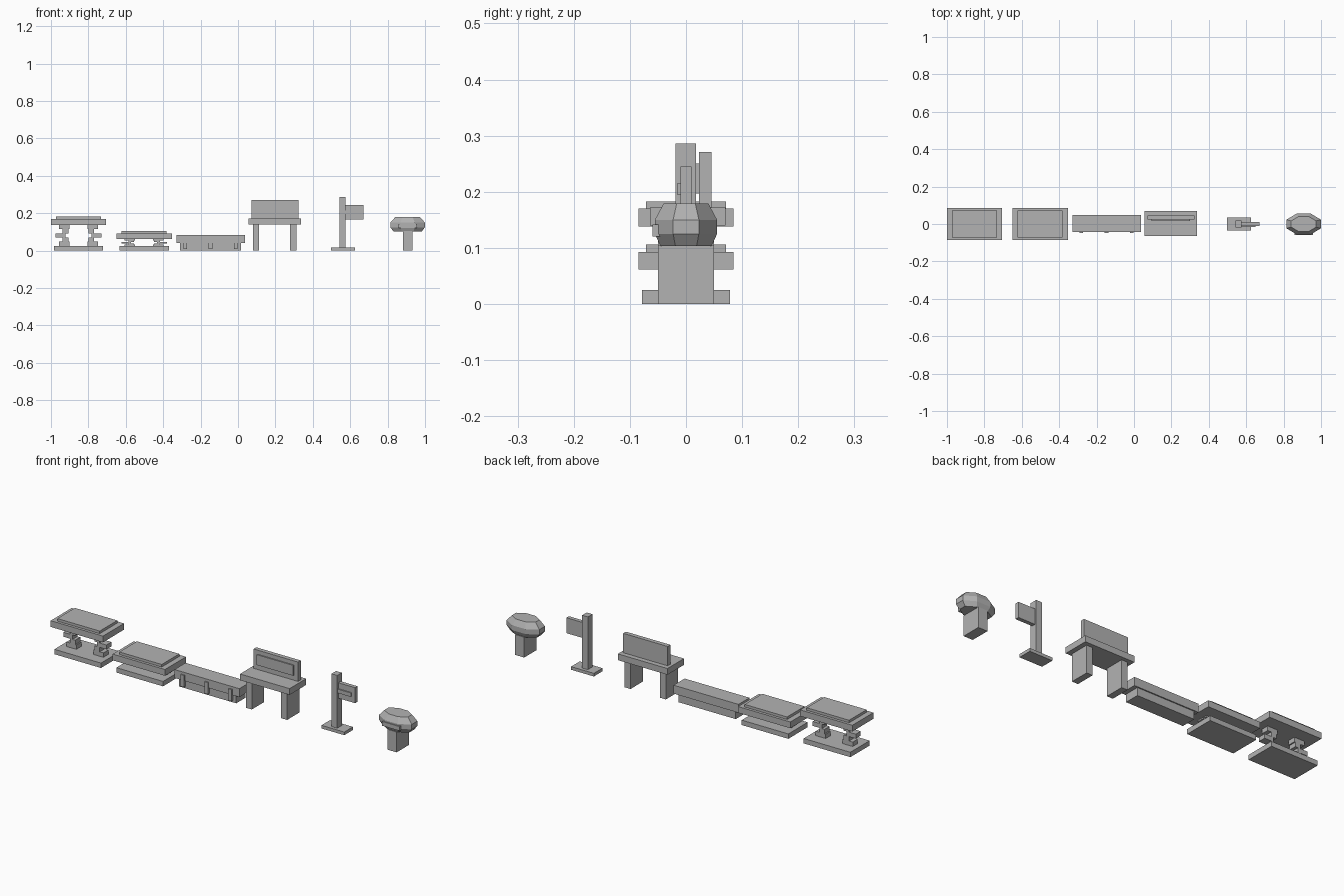
import bpy, bmesh, math

cube = bpy.data.objects.get("Cube")
if cube:
    bpy.data.objects.remove(cube, do_unlink=True)

grey = bpy.data.materials.new("plain_grey")
grey.use_nodes = True
COLOR = (0.45, 0.45, 0.45, 1)
grey.diffuse_color = COLOR
grey.node_tree.nodes["Principled BSDF"].inputs["Base Color"].default_value = COLOR


def finish(name, bm):
    bmesh.ops.recalc_face_normals(bm, faces=bm.faces)
    mesh = bpy.data.meshes.new(name)
    bm.to_mesh(mesh)
    bm.free()
    mesh.materials.append(grey)
    obj = bpy.data.objects.new(name, mesh)
    bpy.context.collection.objects.link(obj)
    return obj


def box(name, xs, ys, zs):
    """Box between the given limits on each axis."""
    bm = bmesh.new()
    bmesh.ops.create_cube(bm, size=1)
    for v in bm.verts:
        v.co = [lim[0] if c < 0 else lim[1] for c, lim in zip(v.co, (xs, ys, zs))]
    return finish(name, bm)


def spring_platform(name, cx, plate_z):
    """Base, zigzag springs on both sides, top plate and raised pad."""
    base_top = 0.025
    box(name + "_base", (cx - 0.132, cx + 0.132), (-0.078, 0.078), (0, base_top))
    box(name + "_plate", (cx - 0.148, cx + 0.148), (-0.085, 0.085),
        (plate_z, plate_z + 0.032))
    box(name + "_pad", (cx - 0.12, cx + 0.12), (-0.071, 0.071),
        (plate_z + 0.032, plate_z + 0.045))
    outer, link, inner = (0.07, 0.122), (0.054, 0.084), (0.048, 0.105)
    layers = [inner, link, outer, link, inner]
    step = (plate_z - base_top) / len(layers)
    for side, label in ((-1, "right"), (1, "left")):
        for i, (a, b) in enumerate(layers):
            z = base_top + i * step
            box(f"{name}_{label}_coil_{i}", sorted((cx + side * a, cx + side * b)),
                (-0.02, 0.02), (z, z + step))


# Raised and compressed spring platforms
spring_platform("raised_platform", -0.853, 0.138)
spring_platform("lowered_platform", -0.502, 0.061)

# Low block with wider upper part and front strips
box("block_lower", (-0.31, 0.015), (-0.036, 0.041), (0, 0.042))
box("block_upper", (-0.33, 0.037), (-0.042, 0.047), (0.04, 0.083))
for i in range(3):
    x = -0.147 + (i - 1) * 0.135
    box(f"block_strip_{i}", (x - 0.01, x + 0.01), (-0.048, -0.035), (0.01, 0.07))

# Bench with legs, backrest and inset panel
box("bench_seat", (0.056, 0.337), (-0.064, 0.07), (0.14, 0.172))
for side, label in ((-1, "right"), (1, "left")):
    x = 0.196 + side * 0.1
    box(f"bench_{label}_leg", (x - 0.017, x + 0.017), (-0.05, 0.05), (0, 0.14))
box("bench_backrest", (0.072, 0.324), (0.023, 0.045), (0.172, 0.271))
box("bench_panel", (0.094, 0.3), (0.017, 0.023), (0.197, 0.25))

# Sign post
box("sign_base", (0.497, 0.626), (-0.035, 0.035), (0, 0.016))
box("sign_post", (0.543, 0.575), (-0.019, 0.018), (0.016, 0.286))
box("sign_board", (0.575, 0.67), (-0.01, 0.01), (0.166, 0.245))
box("sign_strip", (0.575, 0.65), (-0.016, -0.01), (0.195, 0.215))

# Faceted cap on a stem
CAP_X, SIDES = 0.907, 8
box("cap_stem", (0.881, 0.933), (-0.05, 0.05), (0, 0.104))
bm = bmesh.new()
rings = []
for z, scale in ((0.103, 0.82), (0.125, 1.0), (0.15, 1.0), (0.179, 0.72)):
    ring = []
    for k in range(SIDES):
        a = math.tau * (k + 0.5) / SIDES
        ring.append(bm.verts.new((CAP_X + 0.1 * scale * math.cos(a),
                                  0.06 * scale * math.sin(a), z)))
    rings.append(ring)
for low, high in zip(rings, rings[1:]):
    for k in range(SIDES):
        n = (k + 1) % SIDES
        bm.faces.new((low[k], low[n], high[n], high[k]))
bm.faces.new(rings[0])
bm.faces.new(rings[-1])
finish("faceted_cap", bm)
box("cap_front_plate", (0.858, 0.956), (-0.06, -0.04), (0.12, 0.142))
